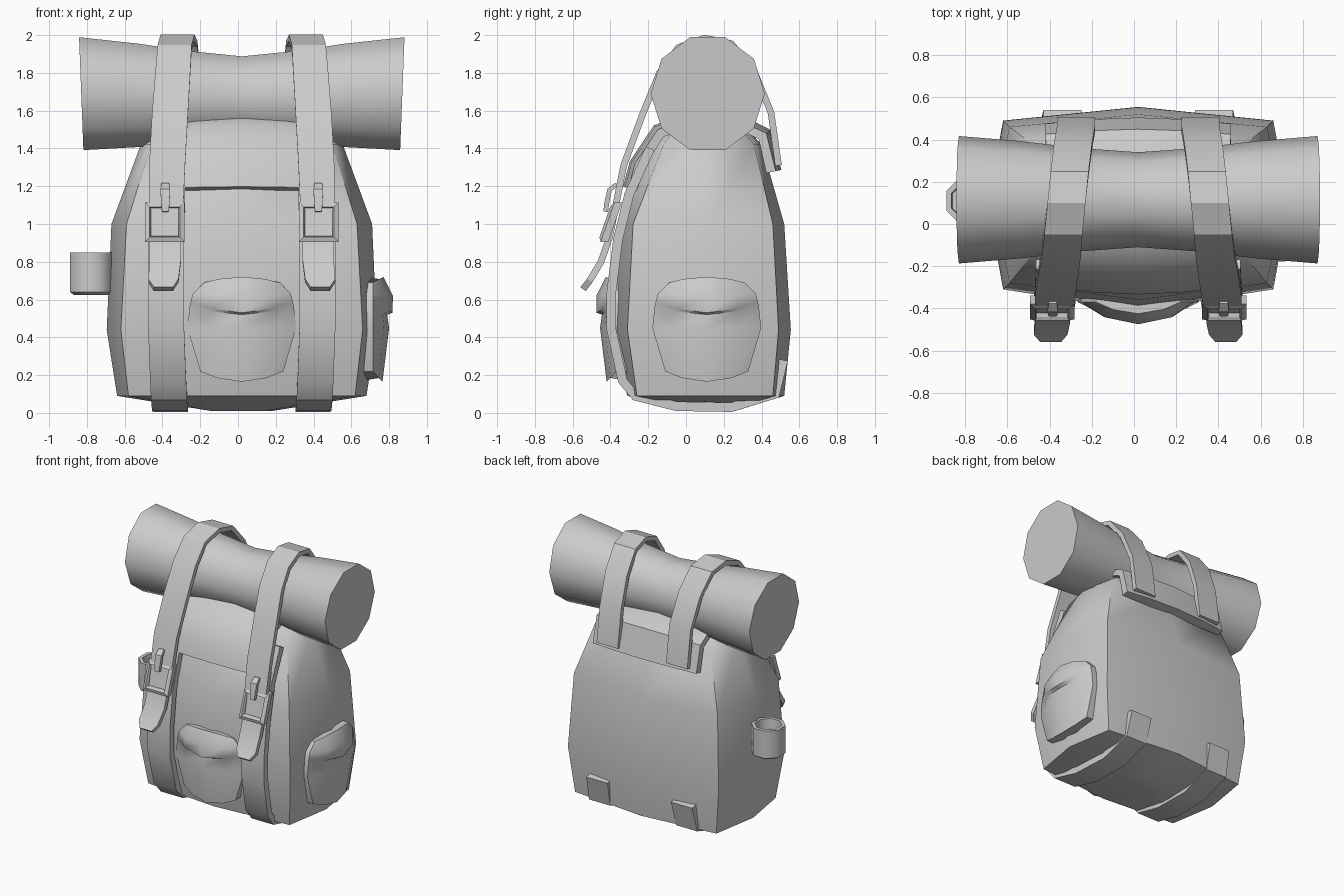
import bpy, bmesh, math
from mathutils import Vector

if "Cube" in bpy.data.objects:
    bpy.data.objects.remove(bpy.data.objects["Cube"])

CX = 0.02  # symmetry plane of the pack


def loft(name, rings, loop=False, angle=40):
    """Skin equal-length closed rings; cap the ends unless looped."""
    bm = bmesh.new()
    vs = [[bm.verts.new(p) for p in r] for r in rings]
    n = len(vs[0])
    for i in range(len(vs) if loop else len(vs) - 1):
        a, b = vs[i], vs[(i + 1) % len(vs)]
        for k in range(n):
            bm.faces.new((a[k], a[(k + 1) % n], b[(k + 1) % n], b[k]))
    if not loop:
        bm.faces.new(vs[0])
        bm.faces.new(vs[-1])
    bmesh.ops.recalc_face_normals(bm, faces=bm.faces)
    me = bpy.data.meshes.new(name)
    bm.to_mesh(me)
    bm.free()
    ob = bpy.data.objects.new(name, me)
    bpy.context.collection.objects.link(ob)
    bpy.ops.object.select_all(action='DESELECT')
    ob.select_set(True)
    bpy.context.view_layer.objects.active = ob
    bpy.ops.object.shade_smooth_by_angle(angle=math.radians(angle))
    return ob


def normals(path):
    """Unit normals in the yz plane along a (y, z) path."""
    out = []
    for i in range(len(path)):
        a, b = path[max(i - 1, 0)], path[min(i + 1, len(path) - 1)]
        d = Vector((b[0] - a[0], b[1] - a[1])).normalized()
        out.append((-d.y, d.x))
    return out


def ribbon(name, pts, thick, side):
    """Flat strap; pts are (offset from centre, y, z, width)."""
    rings = []
    for (o, y, z, w), (ny, nz) in zip(pts, normals([p[1:3] for p in pts])):
        x, h = CX + side * o, thick / 2
        rings.append([(x + sx * w / 2, y + t * ny * h, z + t * nz * h)
                      for sx, t in ((-1, -1), (1, -1), (1, 1), (-1, 1))])
    return loft(name, rings, angle=30)


# Bag body: eight-sided sections (z, corner x, side x, front corner, front, back corner, back)
body = []
for z, a, w, yf, ymf, yb, ymb in (
        (0.01, .12, .16, .10, .08, .24, .26),
        (0.09, .60, .66, -.26, -.31, .46, .52),
        (0.44, .64, .715, -.31, -.41, .49, .555),
        (1.00, .61, .69, -.28, -.36, .46, .52),
        (1.42, .48, .535, -.12, -.20, .36, .40),
        (1.52, .36, .40, -.05, -.09, .28, .31)):
    body.append([(CX + x, y, z) for x, y in (
        (0, ymf), (a, yf), (w, .1), (a, yb), (0, ymb), (-a, yb), (-w, .1), (-a, yf))])
loft("bag_body", body, angle=60)

# Top flap draped from back to front, bulging in the middle
path = [(.475, 1.28), (.425, 1.48), (.28, 1.55), (.0, 1.56), (-.15, 1.5), (-.27, 1.32), (-.305, 1.19)]
widths = (.44, .44, .43, .41, .38, .36, .36)
rings = []
for (y, z), (ny, nz), w in zip(path, normals(path), widths):
    if z == 1.28:
        ny, nz = 1, .2
    elif ny * (y - .1) + nz * (z - 1.2) < 0:
        ny, nz = -ny, -nz
    outer = [(t, .0 + .03 * (1 - t * t)) for t in (-1, -.6, 0, .6, 1)]
    rings.append([(CX + t * w, y + ny * h, z + nz * h) for t, h in outer]
                 + [(CX + t * w, y - ny * .05, z - nz * .05) for t in (1, -1)])
loft("top_flap", rings, angle=45)

# Bedroll: ten-sided, pinched in the middle
roll = []
for x, r in ((-.85, .302), (-.55, .277), (-.28, .245), (0, .225), (.28, .245), (.55, .277), (.85, .302)):
    zc = 1.665 + .025 * (abs(x) / .85)
    ring = []
    for k in range(10):
        a = math.tau * k / 10
        lean = .012 * math.sin(a) * (x / .85) if abs(x) > .8 else 0
        ring.append((CX + x + lean, .115 + r * math.cos(a), zc + 1.04 * r * math.sin(a)))
    roll.append(ring)
loft("bedroll", roll, angle=45)


# Pockets with overhanging lids: (side z, centre z, half width, depth)
def pocket(name, place):
    rings = []
    for zs, zc, w, d in ((.22, .165, .22, .075), (.45, .45, .288, .11), (.57, .52, .275, .10),
                         (.59, .53, .27, .128), (.63, .62, .26, .13), (.69, .72, .20, .08)):
        sec = [(-1, .025), (-.6, d * .75), (0, d), (.6, d * .75), (1, .025)]
        ring = [(t * w, dep, zc + (zs - zc) * t * t) for t, dep in sec]
        ring += [(w, -.06, zs), (0, -.06, zc), (-w, -.06, zs)]
        rings.append([place(*p) for p in ring])
    loft(name, rings, angle=45)


pocket("front_pocket", lambda u, d, z: (CX + u, -.345 - d, z))
pocket("side_pocket", lambda u, d, z: (.69 + d, .11 + u, z))

# Cup hung on the left side: eight-sided with a recessed top
cup = []
for r, z in ((.10, .625), (.122, .64), (.122, .85), (.095, .85), (.09, .77)):
    cup.append([(-.777 + r * math.cos(math.tau * (k + .5) / 8),
                 .11 + r * math.sin(math.tau * (k + .5) / 8), z) for k in range(8)])
loft("side_cup", cup, angle=50)

for side, tag in ((-1, "left"), (1, "right")):
    # Upper strap: from the back, over the bedroll, down through the buckle to a loose tail
    ribbon("upper_strap_" + tag, [
        (.295, .49, 1.31, .18), (.295, .45, 1.59, .18), (.31, .36, 1.81, .18),
        (.325, .24, 1.955, .18), (.34, .10, 1.985, .18), (.355, -.04, 1.935, .18),
        (.365, -.14, 1.80, .185), (.38, -.23, 1.58, .19), (.395, -.33, 1.31, .19),
        (.40, -.375, 1.08, .18), (.405, -.405, .93, .165), (.405, -.45, .80, .165),
        (.415, -.51, .70, .16), (.415, -.545, .655, .10)], .035, side)
    # Lower strap: from under the flap, around the bottom, up the back
    ribbon("lower_strap_" + tag, [
        (.39, -.19, 1.40, .19), (.395, -.30, 1.16, .19), (.40, -.36, .92, .19),
        (.40, -.395, .64, .19), (.40, -.395, .44, .19), (.39, -.335, .17, .19),
        (.385, -.27, .09, .19), (.38, -.05, .035, .19), (.375, .24, .03, .18),
        (.37, .475, .10, .18), (.36, .515, .28, .18)], .05, side)
    # Buckle frame, tilted to follow the strap
    bx, by, bz = CX + side * .408, -.40, 1.01
    frame = []
    for h, dy in ((.105, .025), (.105, -.015), (.08, -.03), (.073, -.015), (.073, .025)):
        frame.append([(bx + sx * h, by + dy + sz * h * .35, bz + sz * h)
                      for sx, sz in ((-1, -1), (1, -1), (1, 1), (-1, 1))])
    loft("buckle_" + tag, frame, loop=True, angle=20)
    # Buckle prong arching over the frame
    ribbon("buckle_prong_" + tag, [
        (.405, -.34, 1.19, .03), (.405, -.375, 1.205, .04), (.405, -.405, 1.18, .05),
        (.405, -.42, 1.11, .045), (.405, -.425, 1.065, .035)], .025, side)
